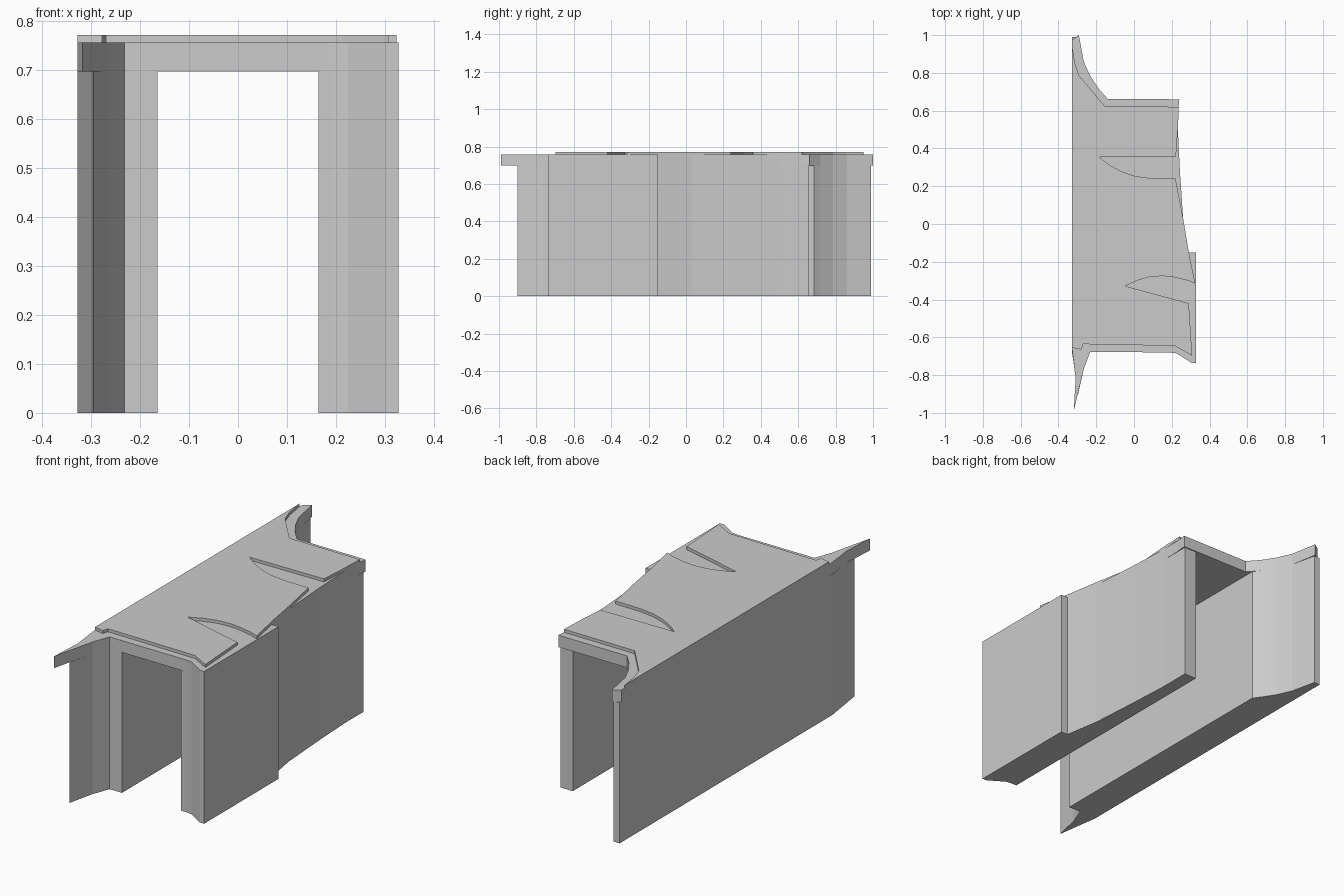
import bpy, bmesh


def slab(name, outline, z0, z1):
    """Extrude a plan outline (x, y) from z0 up to z1."""
    bm = bmesh.new()
    base = bm.faces.new([bm.verts.new((x, y, z0)) for x, y in outline])
    ext = bmesh.ops.extrude_face_region(bm, geom=[base], use_keep_orig=True)
    top = [v for v in ext["geom"] if isinstance(v, bmesh.types.BMVert)]
    bmesh.ops.translate(bm, verts=top, vec=(0, 0, z1 - z0))
    bmesh.ops.recalc_face_normals(bm, faces=bm.faces)
    me = bpy.data.meshes.new(name)
    bm.to_mesh(me)
    bm.free()
    ob = bpy.data.objects.new(name, me)
    bpy.context.collection.objects.link(ob)
    return ob


W = 0.328                                   # half width
DECK_LOW, DECK_TOP, PLATE_TOP = 0.698, 0.757, 0.772

# Outlines shared by the walls and the deck
right_side = [(0.19, -0.68), (0.225, -0.685), (0.305, -0.735), (W, -0.735),
              (W, -0.15), (0.29, -0.15), (0.26, 0.03), (0.243, 0.28),
              (0.232, 0.5)]
back_flare = [(-0.19, 0.72), (-0.232, 0.785), (-0.266, 0.86)]

# Left wall with flared back and tapered front
slab("left_wall",
     [(-W, 0.99), (-W, -0.68), (-0.296, -0.9), (-0.265, -0.765),
      (-0.232, -0.677), (-0.164, -0.677), (-0.164, 0.685)]
     + back_flare + [(-0.295, 0.99)], 0, DECK_LOW)

# Right wall with step and bowed outer side
slab("right_wall",
     [(0.164, -0.68)] + right_side + [(0.232, 0.655), (0.164, 0.655)],
     0, DECK_LOW)

# Deck bridging the walls, with pointed wing tips
slab("deck",
     [(-W, 0.975), (-W, -0.66), (-0.309, -0.82), (-0.319, -0.99),
      (-0.265, -0.765), (-0.232, -0.677)]
     + right_side + [(0.234, 0.6), (0.24, 0.66), (-0.14, 0.663)]
     + back_flare + [(-0.292, 1.0)], DECK_LOW, DECK_TOP)

# Thin top plate with two leaf-shaped notches
back_notch = [(0.22, 0.24), (0.08, 0.243), (0.0, 0.255), (-0.07, 0.28),
              (-0.13, 0.313), (-0.185, 0.355), (0.222, 0.357)]
front_notch = [(0.29, -0.42), (-0.048, -0.328), (0.02, -0.298), (0.08, -0.281),
               (0.15, -0.275), (0.22, -0.283), (0.28, -0.298), (0.324, -0.315)]
slab("top_plate",
     [(-W, 0.95), (-W, -0.655), (-0.278, -0.665), (-0.27, -0.636),
      (0.215, -0.645), (0.308, -0.697)]
     + front_notch + [(0.29, -0.15), (0.26, 0.03)] + back_notch
     + [(0.232, 0.5), (0.237, 0.62), (-0.155, 0.625), (-0.29, 0.785),
        (-0.312, 0.85)], DECK_TOP, PLATE_TOP)
